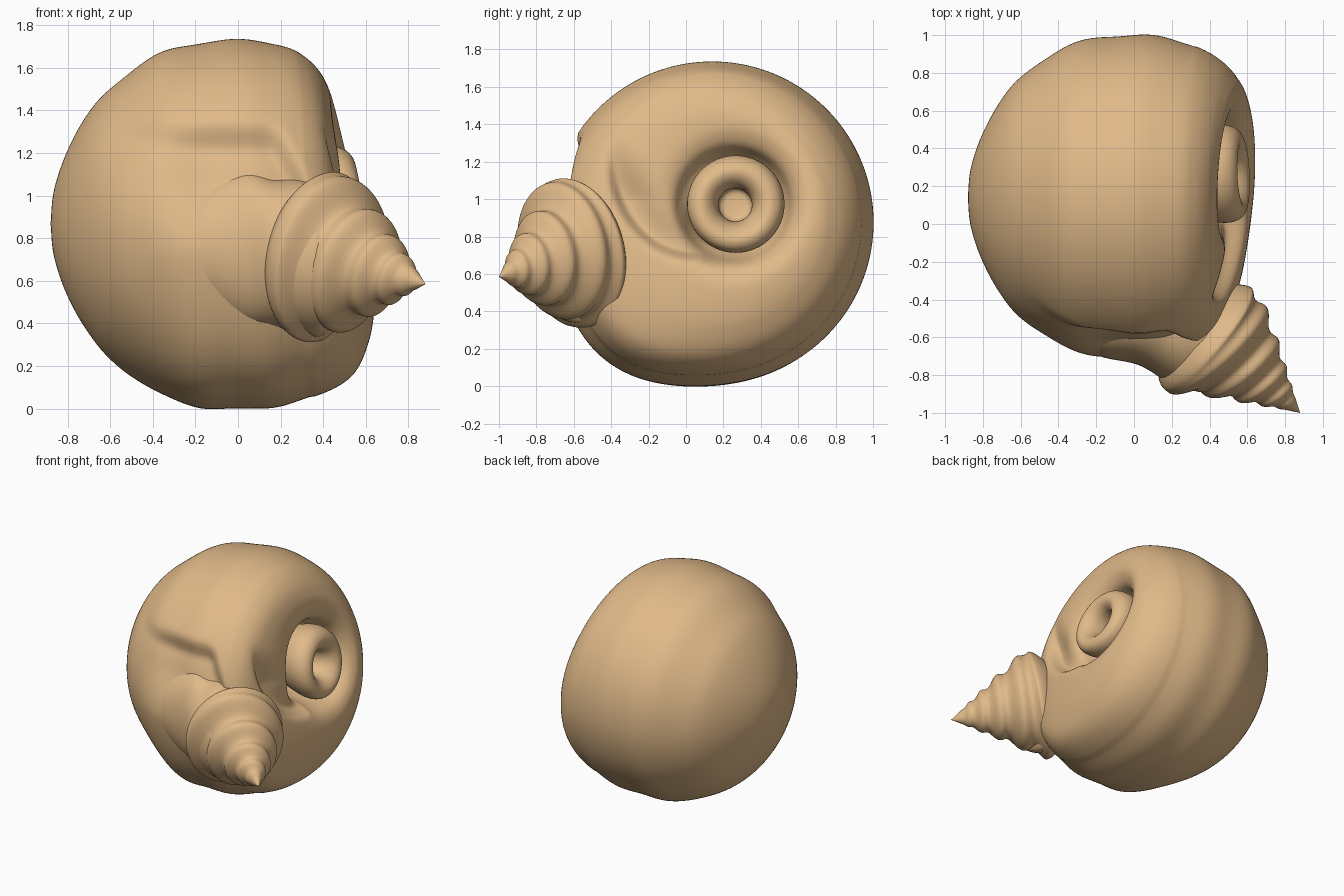
import bpy, bmesh
from math import sin, cos, pi, tau, exp, log, atan2, hypot, degrees
from mathutils import Vector

if "Cube" in bpy.data.objects:
    bpy.data.objects.remove(bpy.data.objects["Cube"])

tan = bpy.data.materials.new("shell_tan")
tan.use_nodes = True
tan.diffuse_color = (0.75, 0.49, 0.25, 1)
tan.node_tree.nodes["Principled BSDF"].inputs["Base Color"].default_value = tan.diffuse_color
tan.node_tree.nodes["Principled BSDF"].inputs["Roughness"].default_value = 0.6


def smooth(a, b, v):
    t = min(1, max(0, (v - a) / (b - a)))
    return t * t * (3 - 2 * t)


def spline(points, steps):
    """Smooth curve through the points."""
    pts = [Vector(p) for p in points]
    pts = [2 * pts[0] - pts[1]] + pts + [2 * pts[-1] - pts[-2]]
    out = []
    for a, b, c, d in zip(pts, pts[1:], pts[2:], pts[3:]):
        for i in range(steps):
            t = i / steps
            out.append(0.5 * (2 * b + (c - a) * t + (2 * a - 5 * b + 4 * c - d) * t * t
                              + (3 * b - a - 3 * c + d) * t ** 3))
    return out + [pts[-2]]


def surface(name, rows, segs, point):
    """Closed rings of points swept through the rows."""
    bm = bmesh.new()
    rings = [[bm.verts.new(point(row, tau * j / segs)) for j in range(segs)] for row in rows]
    for low, high in zip(rings, rings[1:]):
        for j in range(segs):
            k = (j + 1) % segs
            bm.faces.new((low[j], low[k], high[k], high[j]))
    bmesh.ops.remove_doubles(bm, verts=bm.verts, dist=0.0005)
    bmesh.ops.recalc_face_normals(bm, faces=bm.faces)
    mesh = bpy.data.meshes.new(name)
    bm.to_mesh(mesh)
    bm.free()
    mesh.materials.append(tan)
    mesh.shade_smooth()
    obj = bpy.data.objects.new(name, mesh)
    bpy.context.collection.objects.link(obj)


# Body whorl: (fixed x, share of the tilted crown height, radius)
body_profile = spline([
    (-0.88, 0, 0), (-0.865, 0, 0.15), (-0.81, 0, 0.32), (-0.72, 0, 0.49), (-0.6, 0, 0.635),
    (-0.4, 0, 0.78), (-0.2, 0, 0.845), (0, 0, 0.86), (0.2, 0, 0.84), (0.2, 0.48, 0.78),
    (0.2, 0.78, 0.70), (0.2, 0.94, 0.59), (0.2, 1, 0.48), (0.2, 0.98, 0.39),
    (0.2, 0.84, 0.32), (0.2, 0.5, 0.27), (0.2, 0.2, 0.2), (0.2, 0.15, 0)], 8)


def body_point(row, a):
    x, share, r = row
    x += share * (0.34 + 0.1 * cos(a + 1.35))
    # fine growth ridges
    if share < 0.3:
        r *= 1 + 0.007 * sin(17 * x + 1.5 * sin(a)) * smooth(0.2, 0.6, r)
    # the last turn swells low on the front
    swell = 0.07 * exp(-((degrees(a) - 233) / 27) ** 2)
    r += swell * smooth(0.45, 0.75, r) * smooth(-0.6, -0.1, x)
    # recess under the overhanging edge on the front
    z = 0.87 + r * sin(a)
    if cos(a) < 0:
        edge = 0.15 + 0.5 * (1.34 - z)
        r -= 0.085 * (smooth(1.36, 1.24, z) * smooth(0.7, 1.12, z)
                      * smooth(-0.6, -0.12, x) * smooth(edge + 0.06, edge - 0.06, x))
    # the rim closes in round an offset navel
    shift = smooth(0.75, 0.33, r) * smooth(0, 0.3, x)
    y = 0.14 + 0.12 * shift + r * cos(a)
    z = 0.87 + 0.10 * shift + r * sin(a)
    # spiral crease running from the spire into the navel
    if share > 0.2:
        turn = degrees(atan2(z - 0.98, y - 0.25)) % 360
        gap = hypot(y - 0.25, z - 0.98) - (0.29 + max(0, 240 - turn) / 80 * 0.37)
        width = 0.045 if gap > 0 else 0.17
        x -= 0.09 * exp(-(gap / width) ** 2) * smooth(148, 180, turn) * smooth(275, 230, turn)
    return (x, y, z)


surface("body_whorl", body_profile, 180, body_point)

# Curled ring in the navel: (radius, x)
ring_profile = spline([(0.22, 0.3), (0.255, 0.42), (0.258, 0.5), (0.235, 0.555), (0.19, 0.58),
                       (0.145, 0.565), (0.108, 0.52), (0.09, 0.45), (0.082, 0.34), (0, 0.32)], 5)


def ring_point(row, a):
    r, x = row
    r *= 1 + 0.03 * sin(a + 0.6)
    return (x + 0.045 * cos(a + 1.8) * r / 0.25, 0.262 + r * cos(a), 0.967 + r * sin(a))


surface("navel_ring", ring_profile, 72, ring_point)

# Pointed spire with winding whorls, measured back from its tip
tip = Vector((0.88, -1.0, 0.585))
axis = Vector((0.73, -0.65, -0.2)).normalized()
side = axis.cross(Vector((0, 0, 1))).normalized()
up = side.cross(axis)


def spire_point(d, a):
    phase = log(d + 0.15) / log(1.33) + a / tau + 0.2
    bulge = 1 + 0.08 * sin(tau * phase) * smooth(0.03, 0.15, d) * smooth(0.7, 0.55, d)
    r = 0.625 * d * bulge
    # the last whorl rounds over into the body
    r = min(r, 0.395) - 0.25 * smooth(0.63, 0.92, d)
    centre = tip - axis * d + side * 0.03 * smooth(0.4, 0.65, d)
    return centre + r * (0.9 * side * cos(a) + 1.03 * up * sin(a))


surface("spire", [0.92 * (i / 110) ** 1.2 for i in range(111)], 80, spire_point)

# Rounded shoulder joining the spire to the body: (x, y, z, depth, height)
shoulder_path = spline([(-0.32, -0.5, 0.76, 0, 0), (-0.28, -0.5, 0.76, 0.12, 0.15),
                        (-0.18, -0.51, 0.76, 0.19, 0.27), (0.02, -0.52, 0.755, 0.225, 0.365),
                        (0.17, -0.53, 0.73, 0.3, 0.35), (0.3, -0.54, 0.71, 0.34, 0.365),
                        (0.42, -0.55, 0.7, 0.31, 0.33), (0.5, -0.56, 0.7, 0, 0)], 6)


def shoulder_point(row, a):
    x, y, z, depth, height = row
    return (x, y + depth * cos(a), z + height * sin(a))


surface("shoulder", shoulder_path, 64, shoulder_point)
